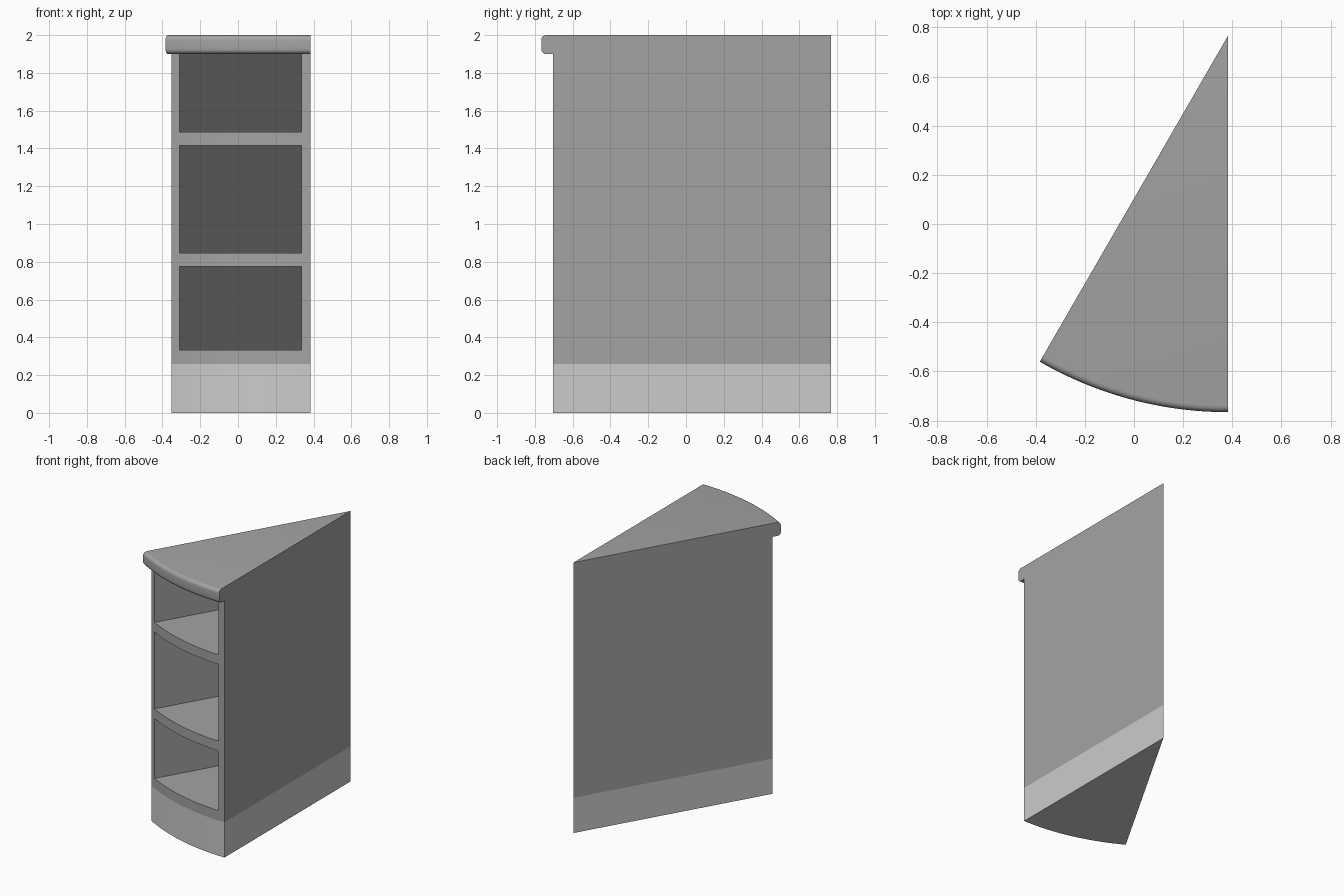
import bpy, bmesh
from math import sin, cos, pi, radians
from mathutils import Vector

if "Cube" in bpy.data.objects:
    bpy.data.objects.remove(bpy.data.objects["Cube"])

APEX = Vector((0.383, 0.767))      # back corner where both straight sides meet
ANGLE = radians(30)
R_TOP, R_BODY = 1.533, 1.472
PANEL = 0.048                      # side panel thickness
SEGMENTS = 24


def on_arc(r, a, centre=APEX):
    return centre + Vector((-sin(a), -cos(a))) * r


def finish(name, bm, material=None):
    bmesh.ops.remove_doubles(bm, verts=bm.verts, dist=1e-5)
    bmesh.ops.recalc_face_normals(bm, faces=bm.faces)
    mesh = bpy.data.meshes.new(name)
    bm.to_mesh(mesh)
    bm.free()
    obj = bpy.data.objects.new(name, mesh)
    bpy.context.collection.objects.link(obj)
    if material:
        mesh.materials.append(material)
    return obj


def prism(name, outline, z0, z1, material=None):
    bm = bmesh.new()
    face = bm.faces.new([bm.verts.new((p.x, p.y, z0)) for p in outline])
    geom = bmesh.ops.extrude_face_region(bm, geom=[face], use_keep_orig=True)["geom"]
    bmesh.ops.translate(bm, vec=(0, 0, z1 - z0),
                        verts=[g for g in geom if isinstance(g, bmesh.types.BMVert)])
    return finish(name, bm, material)


def sector(r):
    return [APEX] + [on_arc(r, ANGLE * i / SEGMENTS) for i in range(SEGMENTS + 1)]


def smooth(obj):
    bpy.ops.object.select_all(action='DESELECT')
    obj.select_set(True)
    bpy.context.view_layer.objects.active = obj
    bpy.ops.object.shade_smooth_by_angle(angle=radians(30))


dark = bpy.data.materials.new("dark_grey")
dark.diffuse_color = (0.37, 0.37, 0.37, 1)
dark.use_nodes = True
dark.node_tree.nodes["Principled BSDF"].inputs["Base Color"].default_value = dark.diffuse_color

# Plinth
base = prism("plinth", sector(R_BODY), 0, 0.26)

# Cabinet body, with three open compartments cut from the curved front
body = prism("cabinet_body", sector(R_BODY), 0.26, 1.9, dark)
inner = on_arc(PANEL / sin(ANGLE / 2), ANGLE / 2)
opening = [inner, on_arc(1.6, 0, inner), on_arc(1.6, ANGLE, inner)]
bpy.context.view_layer.objects.active = body
for z0, z1 in ((0.333, 0.775), (0.847, 1.415), (1.486, 2.0)):
    cutter = prism("compartment_cutter", opening, z0, z1, dark)
    cutter.hide_render = True
    mod = body.modifiers.new("compartment", 'BOOLEAN')
    mod.operation, mod.solver, mod.object = 'DIFFERENCE', 'EXACT', cutter
    bpy.ops.object.modifier_apply(modifier=mod.name)
    bpy.data.objects.remove(cutter)

# Worktop: profile with rounded front corners, swept around the back corner
ROUND = 0.026
profile = [(0, 1.9)]
for zc, start in ((1.9 + ROUND, -pi / 2), (2.0 - ROUND, 0)):
    for i in range(6):
        t = start + pi / 2 * i / 5
        profile.append((R_TOP - ROUND + ROUND * cos(t), zc + ROUND * sin(t)))
profile.append((0, 2.0))
bm = bmesh.new()
rings = []
for i in range(SEGMENTS + 1):
    pts = [(on_arc(r, ANGLE * i / SEGMENTS), z) for r, z in profile]
    rings.append([bm.verts.new((p.x, p.y, z)) for p, z in pts])
for a, b in zip(rings, rings[1:]):
    for j in range(len(profile) - 1):
        bm.faces.new((a[j], a[j + 1], b[j + 1], b[j]))
bm.faces.new(rings[0])
bm.faces.new(rings[-1])
worktop = finish("worktop", bm, dark)

for part in (base, body, worktop):
    smooth(part)
